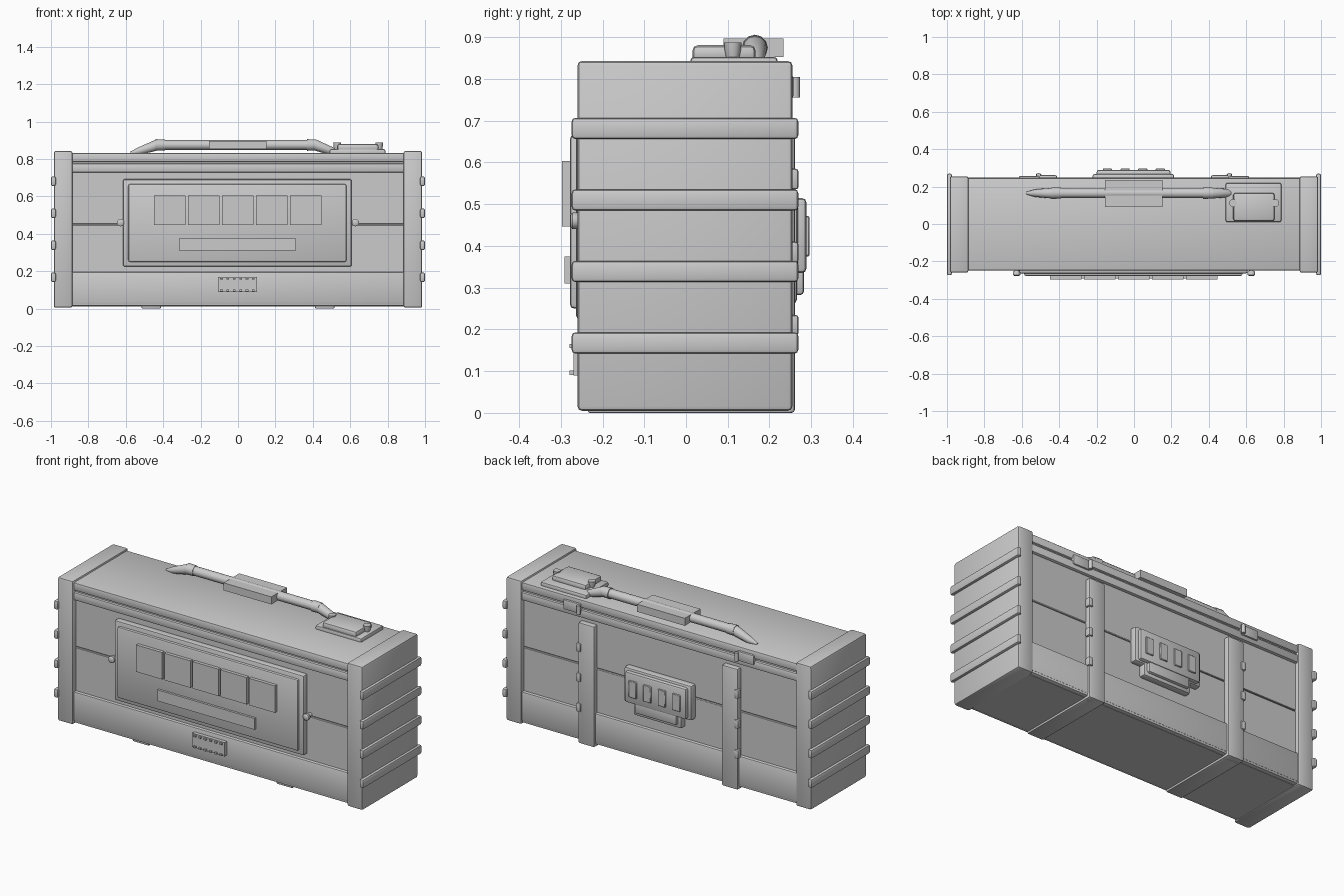
import bpy, bmesh, math
from mathutils import Vector

if "Cube" in bpy.data.objects:
    bpy.data.objects.remove(bpy.data.objects["Cube"])

grey = bpy.data.materials.new("plain_grey")
grey.diffuse_color = (0.6, 0.6, 0.6, 1)
grey.use_nodes = True
grey.node_tree.nodes["Principled BSDF"].inputs["Base Color"].default_value = grey.diffuse_color


def finish(name, bm, smooth=False):
    mesh = bpy.data.meshes.new(name)
    bmesh.ops.recalc_face_normals(bm, faces=bm.faces)
    bm.to_mesh(mesh)
    bm.free()
    mesh.materials.append(grey)
    ob = bpy.data.objects.new(name, mesh)
    bpy.context.collection.objects.link(ob)
    if smooth:
        bpy.ops.object.select_all(action='DESELECT')
        ob.select_set(True)
        bpy.context.view_layer.objects.active = ob
        bpy.ops.object.shade_smooth_by_angle(angle=math.radians(40))
    return ob


def box(name, x, y, z, bevel=0.0, segments=2):
    """Bevelled box given as (min, max) ranges."""
    bm = bmesh.new()
    bmesh.ops.create_cube(bm, size=1)
    for v in bm.verts:
        v.co = Vector([(r[0] + r[1]) / 2 + c * (r[1] - r[0])
                       for c, r in zip(v.co, (x, y, z))])
    if bevel:
        bmesh.ops.bevel(bm, geom=bm.edges[:], offset=bevel, segments=segments,
                        profile=0.5, affect='EDGES')
    return finish(name, bm, bevel > 0)


def tube(name, path, radii, sides=12):
    """Rings along a path in the xz plane, capped at both ends."""
    bm = bmesh.new()
    pts = [Vector(p) for p in path]
    rings = []
    for i, p in enumerate(pts):
        d = (pts[min(i + 1, len(pts) - 1)] - pts[max(i - 1, 0)]).normalized()
        side = Vector((0, 1, 0)) if abs(d.y) < 0.9 else Vector((1, 0, 0))
        up = d.cross(side).normalized()
        rings.append([bm.verts.new(p + radii[i] * (math.cos(a) * side + math.sin(a) * up))
                      for a in (2 * math.pi * k / sides for k in range(sides))])
    for a, b in zip(rings, rings[1:]):
        for k in range(sides):
            bm.faces.new((a[k], a[(k + 1) % sides], b[(k + 1) % sides], b[k]))
    bm.faces.new(rings[0])
    bm.faces.new(rings[-1])
    return finish(name, bm, True)


def mirrored(s, a, b):
    return (min(s * a, s * b), max(s * a, s * b))


# Main body: recessed core with two planks on each long side
W = (-0.90, 0.90)
box("core", W, (-0.222, 0.222), (0.012, 0.80))
for side, label in ((-1, "front"), (1, "back")):
    y = mirrored(side, 0.20, 0.23)
    box(label + "_lower_plank", W, y, (0.18, 0.448), 0.003, 1)
    box(label + "_upper_plank", W, y, (0.452, 0.75), 0.003, 1)
    rail = mirrored(side, 0.19, 0.248)
    box(label + "_bottom_rail", W, rail, (0.025, 0.195), 0.008)
    box(label + "_top_rail", W, rail, (0.728, 0.775), 0.008)
box("bottom_panel", W, (-0.245, 0.245), (0.014, 0.12), 0.006)

# Lid with a shadow gap below it
box("lid", W, (-0.248, 0.246), (0.785, 0.832), 0.008)
box("lid_lip", W, (-0.234, 0.234), (0.76, 0.80))

# End caps and their wrapped ribs
for s, label in ((1, "right"), (-1, "left")):
    box(label + "_end_cap", mirrored(s, 0.885, 0.985), (-0.26, 0.255), (0.005, 0.843), 0.011)
    for i in range(4):
        z = 0.142 + i * 0.1713
        box(f"{label}_end_rib_{i + 1}", mirrored(s, 0.974, 1.0), (-0.274, 0.269),
            (z, z + 0.051), 0.009)

    # Rear straps that wrap under the bottom, with rivets on the outer edge
    sx = mirrored(s, 0.412, 0.515)
    box(label + "_back_strap", sx, (0.21, 0.261), (0.0, 0.705), 0.008)
    box(label + "_bottom_strap", sx, (-0.235, 0.255), (0.0, 0.03), 0.005)
    for i, z in enumerate((0.21, 0.385, 0.56)):
        box(f"{label}_strap_stud_{i + 1}", mirrored(s, 0.495, 0.525), (0.235, 0.27),
            (z - 0.025, z + 0.025), 0.008)

    # Lid hinge with pin
    box(label + "_hinge", mirrored(s, 0.505, 0.615), (0.225, 0.257), (0.752, 0.81), 0.007)
    tube(label + "_hinge_pin", [(s * 0.51, 0.262, 0.755), (s * 0.51, 0.262, 0.805)],
         [0.011, 0.011], 10)

    # Knobs beside the front display board
    tube(label + "_knob_stem", [(s * 0.628, -0.22, 0.46), (s * 0.628, -0.26, 0.46)],
         [0.012, 0.012])
    tube(label + "_knob", [(s * 0.628, -0.25, 0.46), (s * 0.628, -0.258, 0.46),
                           (s * 0.628, -0.272, 0.46), (s * 0.628, -0.277, 0.46)],
         [0.014, 0.02, 0.02, 0.013])

# Front board: backing, raised face, five tiles and a label strip
box("board_backing", (-0.615, 0.608), (-0.264, -0.22), (0.225, 0.692), 0.01)
box("board_face", (-0.587, 0.58), (-0.278, -0.23), (0.25, 0.666), 0.01)
for i in range(5):
    x = -0.45 + i * 0.182
    box(f"board_tile_{i + 1}", (x, x + 0.168), (-0.297, -0.27), (0.447, 0.604))
box("board_label_strip", (-0.316, 0.311), (-0.291, -0.27), (0.31, 0.375))

# Small front plate with two rows of teeth
box("small_plate", (-0.108, 0.102), (-0.269, -0.24), (0.09, 0.17))
for row, z in enumerate((0.096, 0.16)):
    for i in range(6):
        x = -0.088 + i * 0.034
        box(f"small_plate_tooth_{row + 1}_{i + 1}", (x - 0.007, x + 0.007),
            (-0.279, -0.26), (z - 0.005, z + 0.005))

# Rear catch: stepped housing with slats and a lower tab
box("catch_base", (-0.222, 0.215), (0.22, 0.268), (0.325, 0.53), 0.012)
box("catch_housing", (-0.2, 0.195), (0.24, 0.289), (0.335, 0.515), 0.012)
box("catch_tab_base", (-0.155, 0.155), (0.22, 0.266), (0.262, 0.36), 0.01)
box("catch_tab", (-0.135, 0.135), (0.24, 0.283), (0.282, 0.36), 0.01)
for i in range(4):
    x = -0.142 + i * 0.094
    box(f"catch_slat_{i + 1}", (x - 0.025, x + 0.025), (0.27, 0.296), (0.375, 0.472), 0.003, 1)

# Carry handle: bar with sleeves, sloping pointed ends and a flat grip
HY = 0.165
tube("handle_bar", [(-0.575, HY, 0.832), (-0.53, HY, 0.842), (-0.435, HY, 0.874),
                    (-0.40, HY, 0.875), (0.38, HY, 0.875), (0.415, HY, 0.874),
                    (0.50, HY, 0.842), (0.54, HY, 0.832)],
     [0.007, 0.02, 0.029, 0.026, 0.026, 0.029, 0.022, 0.007])
for x0, x1, label in ((-0.44, -0.39, "left"), (0.37, 0.42, "right")):
    tube(label + "_handle_sleeve", [(x0, HY, 0.875), (x1, HY, 0.875)], [0.031, 0.029])
box("handle_grip", (-0.156, 0.152), (0.09, 0.234), (0.853, 0.897))

# Top latch: base plate, raised block and two side posts
box("latch_base", (0.49, 0.788), (0.01, 0.22), (0.82, 0.853), 0.01)
box("latch_block", (0.53, 0.752), (0.015, 0.167), (0.84, 0.881), 0.014)
for x, label in ((0.53, "left"), (0.755, "right")):
    tube(label + "_latch_post", [(x, 0.112, 0.845), (x, 0.112, 0.866), (x, 0.112, 0.887)],
         [0.014, 0.019, 0.021])
